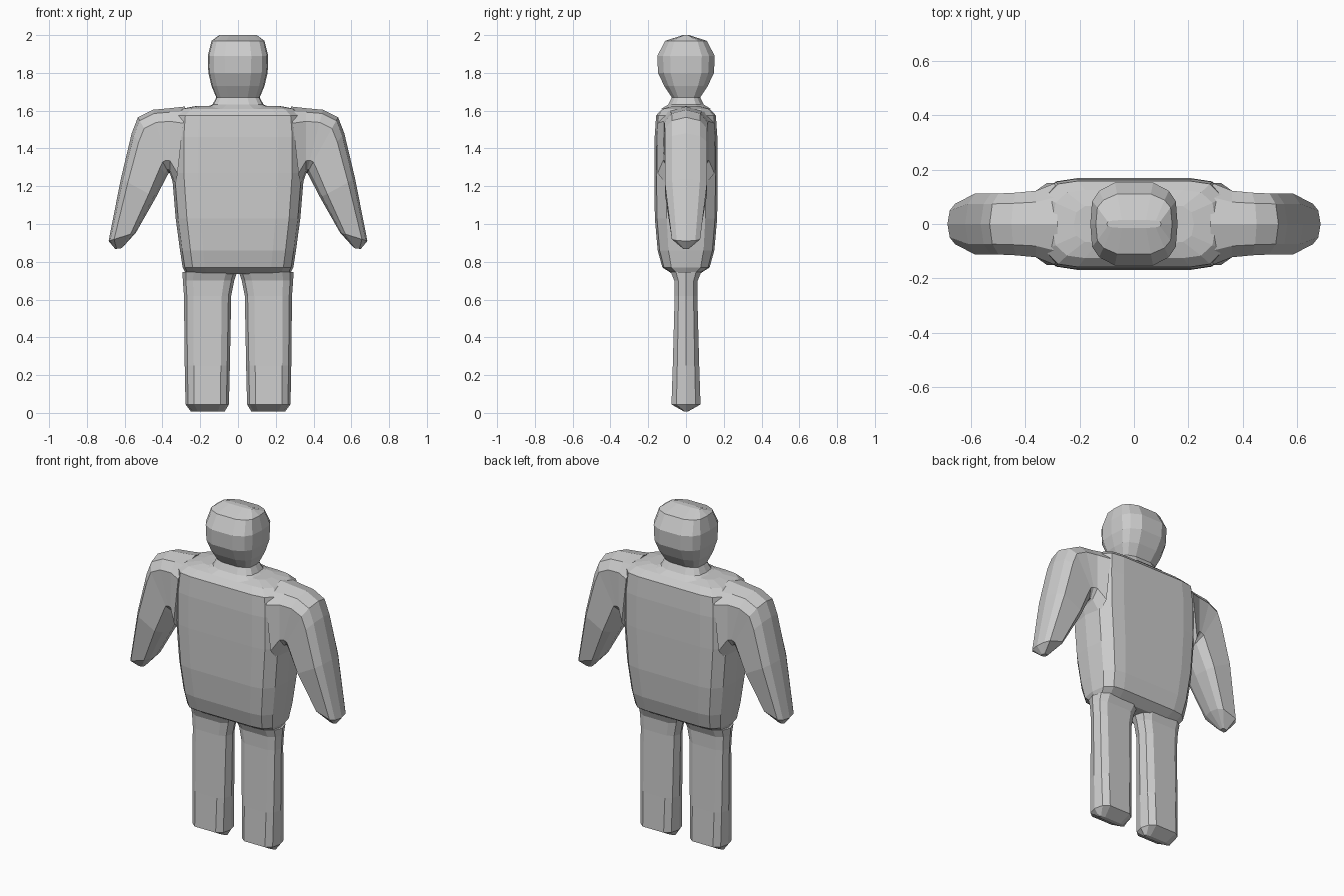
import bpy, bmesh

# Half cross-sections: (fraction across the width, fraction of the half depth)
SLAB = [(0, 0), (.02, .62), (.09, .93), (.2, 1), (.5, 1), (.8, 1), (.91, .93), (.98, .62), (1, 0)]
LIMB = [(0, 0), (.06, .66), (.2, 1), (.8, 1), (.94, .66), (1, 0)]
HEAD = [(0, 0), (.02, .55), (.1, .8), (.28, 1), (.72, 1), (.9, .8), (.98, .55), (1, 0)]


def loft(name, section, rings, mirror_x=False):
    """Skin rings given as (x0, z0, x1, z1, half_depth)."""
    outline = [(t, -d) for t, d in section] + [(t, d) for t, d in section[-2:0:-1]]
    bm = bmesh.new()
    sign = -1 if mirror_x else 1
    loops = [[bm.verts.new((sign * (x0 + (x1 - x0) * t), d * hy, z0 + (z1 - z0) * t))
              for t, d in outline] for x0, z0, x1, z1, hy in rings]
    n = len(outline)
    for a, b in zip(loops, loops[1:]):
        for i in range(n):
            j = (i + 1) % n
            bm.faces.new((a[i], a[j], b[j], b[i]))
    bm.faces.new(loops[0])
    bm.faces.new(loops[-1])
    bmesh.ops.recalc_face_normals(bm, faces=bm.faces)
    mesh = bpy.data.meshes.new(name)
    bm.to_mesh(mesh)
    bm.free()
    obj = bpy.data.objects.new(name, mesh)
    bpy.context.collection.objects.link(obj)
    return obj


def level(rows):
    """Centred horizontal rings from (z, half_width, half_depth)."""
    return [(-w, z, w, z, d) for z, w, d in rows]


# Torso slab
loft("torso", SLAB, level([
    (.735, .275, .07), (.77, .293, .125), (.86, .307, .15), (1.03, .33, .165),
    (1.27, .35, .168), (1.46, .35, .166), (1.575, .34, .158), (1.61, .30, .125),
    (1.625, .22, .07)]))

# Head and neck
loft("head", HEAD, level([
    (1.61, .19, .13), (1.632, .135, .095), (1.67, .115, .075), (1.73, .14, .115),
    (1.80, .157, .148), (1.89, .16, .152), (1.97, .14, .11), (2.0, .10, .015)]))

# Arms and legs, one of each per side
ARM = [(.33, 1.18, .28, 1.622, .15), (.36, 1.265, .36, 1.613, .122),
       (.363, 1.27, .45, 1.605, .115), (.366, 1.27, .53, 1.565, .112),
       (.375, 1.255, .563, 1.48, .112), (.435, 1.14, .62, 1.24, .112),
       (.54, .955, .685, .91, .075), (.615, .872, .65, .868, .015)]
LEG = [(.07, .008, .25, .008, .012), (.048, .045, .278, .045, .077),
       (.043, .25, .282, .25, .07), (.036, .62, .286, .62, .06),
       (.02, .70, .292, .70, .062), (.005, .745, .294, .745, .08)]
for side, flip in (("right", False), ("left", True)):
    loft(side + "_arm", LIMB, ARM, flip)
    loft(side + "_leg", LIMB, LEG, flip)
